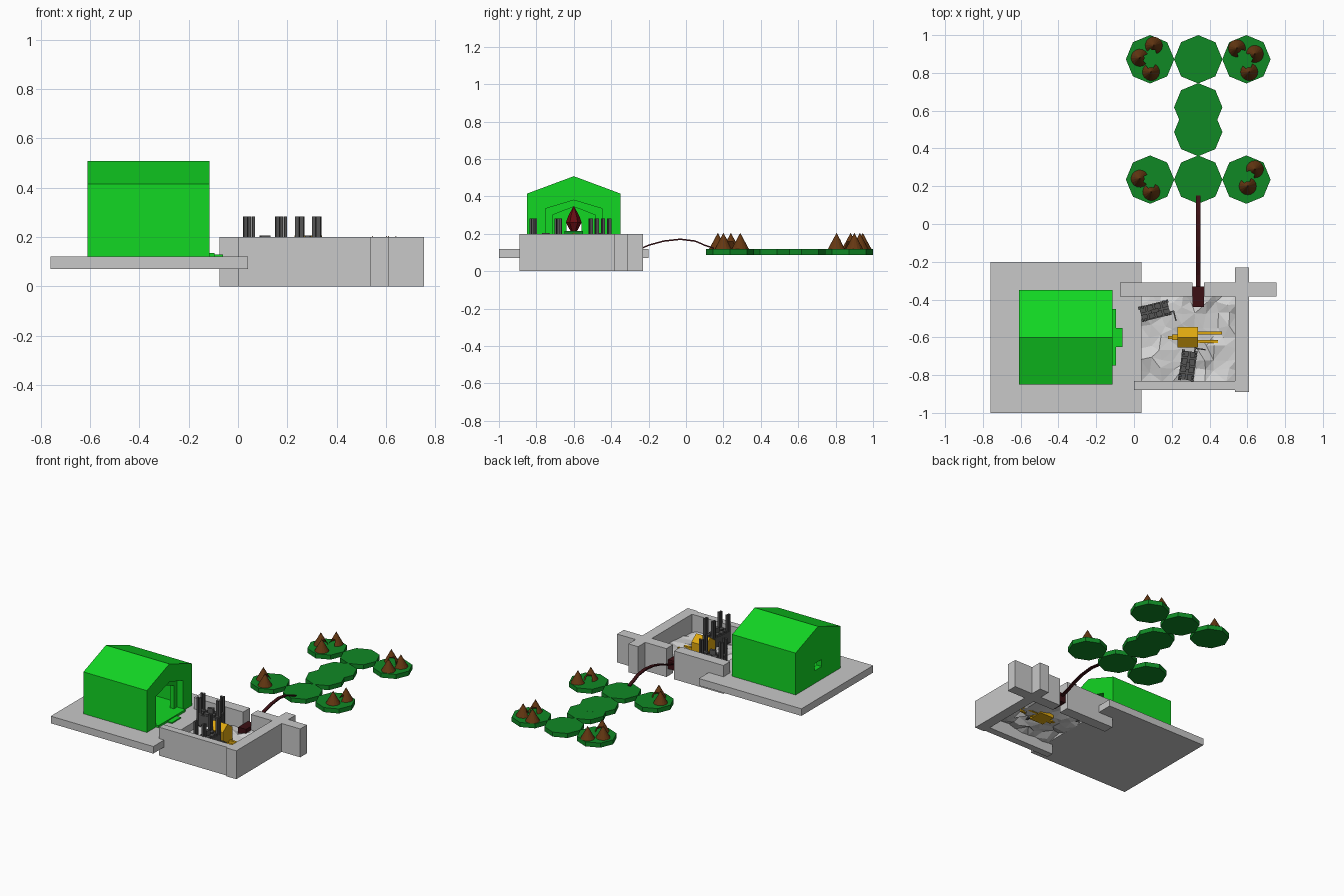
import bpy, bmesh, math, random
from mathutils import Matrix, Vector

random.seed(4)
cube = bpy.data.objects.get("Cube")
if cube:
    bpy.data.objects.remove(cube)


def material(name, *rgb):
    m = bpy.data.materials.new(name)
    m.use_nodes = True
    m.diffuse_color = (*rgb, 1)
    m.node_tree.nodes["Principled BSDF"].inputs["Base Color"].default_value = (*rgb, 1)
    return m


STONE = material("pale stone", .58, .58, .58)
ROCK = material("light rock", .66, .66, .66)
LIME = material("bright green", .006, .68, .017)
GRASS = material("grass green", .005, .25, .018)
BROWN = material("brown", .13, .039, .006)
RED = material("dark red", .14, .004, .006)
MAROON = material("maroon wood", .045, .005, .007)
GOLD = material("gold", .73, .39, .005)
IRON = material("dark grey", .09, .09, .09)


def finish(name, bm, mat):
    bmesh.ops.recalc_face_normals(bm, faces=bm.faces)
    me = bpy.data.meshes.new(name)
    bm.to_mesh(me)
    bm.free()
    if mat:
        me.materials.append(mat)
    ob = bpy.data.objects.new(name, me)
    bpy.context.collection.objects.link(ob)
    return ob


def add_box(bm, x0, x1, y0, y1, z0, z1):
    mat = Matrix.Translation(((x0 + x1) / 2, (y0 + y1) / 2, (z0 + z1) / 2))
    bmesh.ops.create_cube(bm, size=1, matrix=mat @ Matrix.Diagonal((x1 - x0, y1 - y0, z1 - z0, 1)))


def box(name, mat, *dims):
    bm = bmesh.new()
    add_box(bm, *dims)
    return finish(name, bm, mat)


def prism(name, mat, profile, x0, x1):
    """Extrude a (y, z) profile along x."""
    bm = bmesh.new()
    face = bm.faces.new([bm.verts.new((x0, y, z)) for y, z in profile])
    ext = bmesh.ops.extrude_face_region(bm, geom=[face])["geom"]
    moved = [v for v in ext if isinstance(v, bmesh.types.BMVert)]
    bmesh.ops.translate(bm, verts=moved, vec=(x1 - x0, 0, 0))
    return finish(name, bm, mat)


def gable(half, z0, eave, ridge, yc=-.6):
    return [(yc - half, z0), (yc + half, z0), (yc + half, eave), (yc, ridge), (yc - half, eave)]


def carve(ob, cutters):
    for c in cutters:
        c.hide_render = True
        mod = ob.modifiers.new("cut", "BOOLEAN")
        mod.operation, mod.solver, mod.object = "DIFFERENCE", "EXACT", c
    dg = bpy.context.evaluated_depsgraph_get()
    me = bpy.data.meshes.new_from_object(ob.evaluated_get(dg))
    ob.modifiers.clear()
    ob.data = me
    for c in cutters:
        bpy.data.objects.remove(c)


# Platform and courtyard walls
box("platform", STONE, -.76, .04, -1, -.2, .07, .12)
box("front_wall", STONE, 0, .57, -.88, -.83, 0, .2)
box("side_wall", STONE, .535, .61, -.89, -.23, 0, .2)
box("back_wall_west", STONE, -.075, .31, -.385, -.31, 0, .2)
box("back_wall_east", STONE, .37, .755, -.385, -.31, 0, .2)

# Hollow house with a stepped doorway and a small rear window
house = prism("house", LIME, gable(.25, .12, .415, .508), -.61, -.115)
carve(house, [
    prism("room_cutter", None, gable(.21, .135, .38, .46), -.57, -.19),
    prism("porch_cutter", None, gable(.15, .135, .335, .38), -.16, -.05),
    prism("door_cutter", None, gable(.115, .135, .3, .345), -.3, -.1),
    box("window_cutter", None, -.7, -.5, -.64, -.56, .21, .26),
])
box("door_step_wide", LIME, -.14, -.095, -.75, -.45, .12, .135)
box("door_step_narrow", LIME, -.14, -.06, -.65, -.55, .12, .128)

# Ornament standing inside the house
box("pedestal", GRASS, -.41, -.31, -.65, -.55, .13, .215)
bm = bmesh.new()
for z0, z1, r0, r1 in ((.21, .26, .015, .042), (.26, .295, .042, .03), (.295, .35, .03, 0)):
    bmesh.ops.create_cone(bm, segments=6, radius1=r0, radius2=r1, depth=z1 - z0,
                          matrix=Matrix.Translation((-.36, -.6, (z0 + z1) / 2)))
finish("ornament", bm, RED)

# Rough courtyard floor
bm = bmesh.new()
bmesh.ops.create_grid(bm, x_segments=9, y_segments=8, size=.5)
for v in bm.verts:
    inner = max(abs(v.co.x), abs(v.co.y)) < .49
    jx, jy = (random.uniform(-.035, .035) if inner else 0 for _ in range(2))
    v.co = Vector((.29 + (v.co.x + jx) * .51, -.6 + (v.co.y + jy) * .47, random.uniform(.06, .095)))
bmesh.ops.triangulate(bm, faces=bm.faces)
finish("rocky_floor", bm, ROCK)

# Gold hut with flat beams spreading from its base
prism("gold_hut", GOLD, gable(.055, .06, .165, .205), .23, .34)
bm = bmesh.new()
for x0, x1, y in ((.18, .26, -.6), (.3, .465, -.576), (.3, .445, -.622)):
    add_box(bm, x0, x1, y - .008, y + .008, .065, .085)
add_box(bm, .2, .24, -.615, -.585, .06, .11)
finish("gold_beams", bm, GOLD)


# Iron frames: a plated body with paired posts at the corners
def iron_frame(name, x, y, angle):
    bm = bmesh.new()
    add_box(bm, -.075, .075, -.04, .04, .09, .16)
    for i in range(4):
        for j in (-1, 1):
            cx = -.06 + i * .04
            add_box(bm, cx - .016, cx + .016, j * .02 - .015, j * .02 + .015, .15, .172)
    for sx in (-1, 1):
        for sy in (-1, 1):
            for d in (0, .018):
                px, py = sx * (.076 - d), sy * .034
                add_box(bm, px - .006, px + .006, py - .008, py + .008, .08, .283)
    add_box(bm, -.02, .02, -.01, .01, .16, .205)
    add_box(bm, .075, .1, -.03, -.022, .1, .11)
    add_box(bm, .093, .1, -.08, -.022, .1, .11)
    bmesh.ops.transform(bm, verts=bm.verts,
                        matrix=Matrix.Translation((x, y, 0)) @ Matrix.Rotation(angle, 4, "Z"))
    finish(name, bm, IRON)


iron_frame("iron_frame_back", .11, -.46, math.radians(14))
iron_frame("iron_frame_front", .285, -.75, math.radians(82))

# Arched bridge and its gate block
box("bridge_gate", MAROON, .31, .37, -.44, -.33, .05, .115)
path = [(-.35, .085), (-.27, .105), (-.2, .135), (-.12, .157), (-.03, .167), (.05, .157), (.1, .135), (.15, .118)]
prism("bridge", MAROON, path + [(y, z + .008) for y, z in reversed(path)], .328, .351)

# Octagonal islands
islands = [(x, y) for y in (.235, .872) for x in (.085, .34, .595)] + [(.34, .487), (.34, .618)]
for i, (x, y) in enumerate(islands):
    bm = bmesh.new()
    bmesh.ops.create_cone(bm, cap_ends=True, segments=8, radius1=.128, radius2=.128, depth=.032,
                          matrix=Matrix.Translation((x, y, .104 - .0002 * (i == 7))))
    finish(f"island_{i + 1}", bm, GRASS)

# Conical tents, each with a doorway facing the middle of its island
tents = [(.03, .88), (.105, .945), (.09, .805), (.545, .93), (.64, .9), (.61, .805),
         (.03, .24), (.092, .17), (.64, .29), (.602, .2)]
for i, (x, y) in enumerate(tents):
    ix, iy = min(islands, key=lambda p: math.hypot(p[0] - x, p[1] - y))
    facing = math.atan2(iy - y, ix - x)
    bm = bmesh.new()
    n, r = 16, .046
    rings = []
    for radius, z in ((r, .12), (r * .55, .158)):
        rings.append([bm.verts.new((x + radius * math.cos(facing + (k - 1.5) * math.tau / n),
                                    y + radius * math.sin(facing + (k - 1.5) * math.tau / n), z))
                      for k in range(n)])
    tip = bm.verts.new((x, y, .205))
    for k in range(n):
        m = (k + 1) % n
        if k > 2:
            bm.faces.new((rings[0][k], rings[0][m], rings[1][m], rings[1][k]))
        bm.faces.new((rings[1][k], rings[1][m], tip))
    finish(f"tent_{i + 1}", bm, BROWN)
